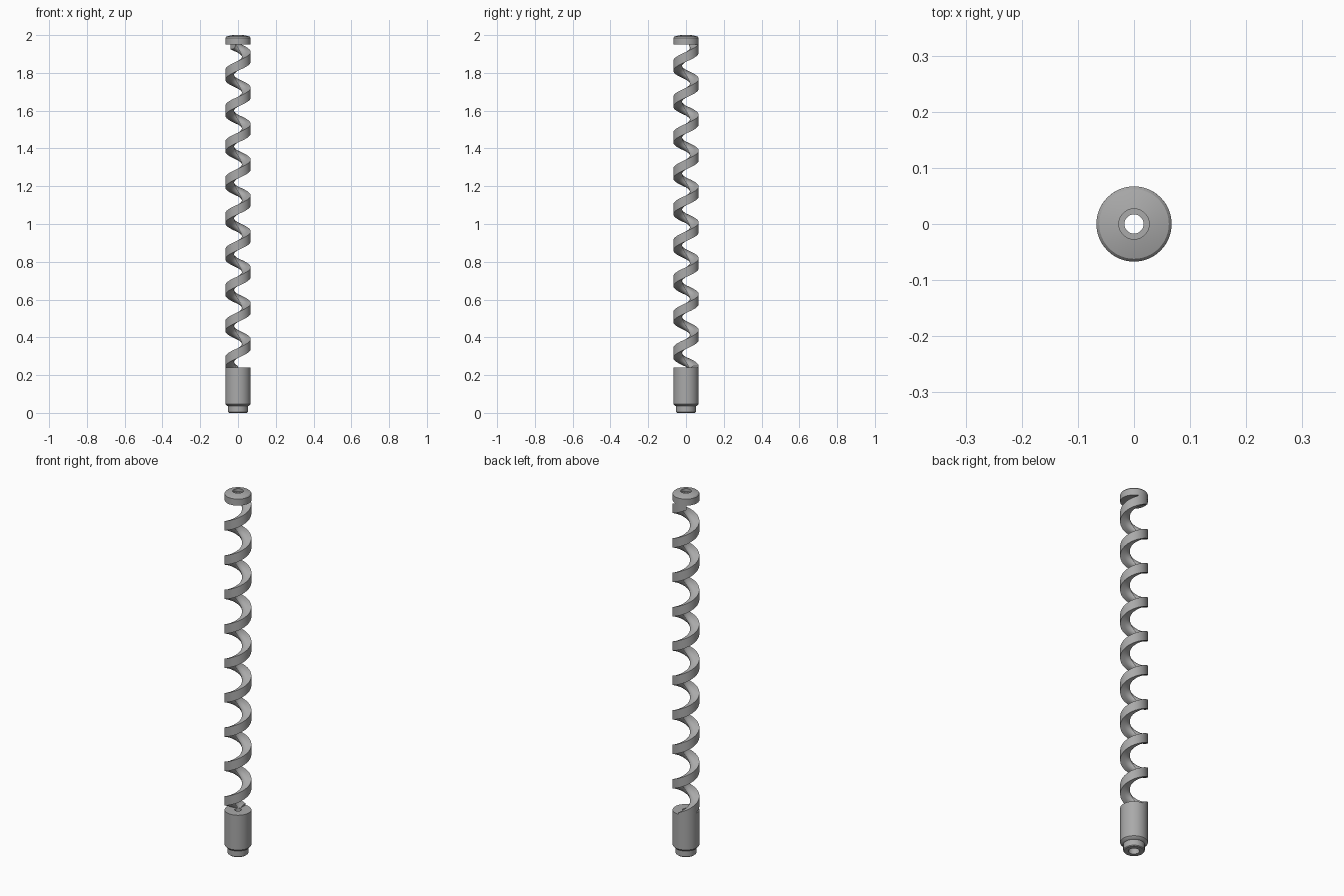
import bpy, bmesh, math

cube = bpy.data.objects.get("Cube")
if cube:
    bpy.data.objects.remove(cube, do_unlink=True)

GREY = (0.4, 0.4, 0.4, 1)
metal = bpy.data.materials.new("grey metal")
metal.use_nodes = True
metal.diffuse_color = GREY
metal.node_tree.nodes["Principled BSDF"].inputs["Base Color"].default_value = GREY

R, BORE, PITCH = 0.067, 0.017, 0.19


def sweep(name, sections, closed):
    """Skin a list of closed cross-sections; loop round or cap the ends."""
    bm = bmesh.new()
    rings = [[bm.verts.new(p) for p in s] for s in sections]
    pairs = list(zip(rings, rings[1:]))
    if closed:
        pairs.append((rings[-1], rings[0]))
    for a, b in pairs:
        for i in range(len(a)):
            j = (i + 1) % len(a)
            bm.faces.new((a[i], a[j], b[j], b[i]))
    if not closed:
        bm.faces.new(rings[0])
        bm.faces.new(rings[-1])
    bmesh.ops.recalc_face_normals(bm, faces=bm.faces)
    mesh = bpy.data.meshes.new(name)
    bm.to_mesh(mesh)
    bm.free()
    mesh.materials.append(metal)
    ob = bpy.data.objects.new(name, mesh)
    bpy.context.collection.objects.link(ob)
    bpy.ops.object.select_all(action="DESELECT")
    ob.select_set(True)
    bpy.context.view_layer.objects.active = ob
    bpy.ops.object.shade_smooth_by_angle(angle=math.radians(30))
    return ob


def spin(profile, angle, rise=0.0):
    c, s = math.cos(angle), math.sin(angle)
    return [(r * c, r * s, z + rise) for r, z in profile]


def lathe(name, profile, steps=64):
    return sweep(name, [spin(profile, math.tau * k / steps) for k in range(steps)], True)


# Stepped base with a through bore, countersunk underneath
lathe("base", [(BORE, 0.03), (0.027, 0.03), (0.027, 0.0), (0.048, 0.0), (0.052, 0.004),
               (0.052, 0.036), (0.058, 0.038), (R, 0.048), (R, 0.24), (BORE, 0.24)])

# Domed top cap with a recessed ring round its bore
lathe("top_cap", [(BORE, 1.95), (R, 1.95), (R, 1.986), (0.062, 1.992), (0.045, 1.997),
                  (0.027, 2.0), (0.027, 1.985), (BORE, 1.985)])

# Right-handed coil: flat outer band, rounded inner side
H = 0.026
section = [(R, -H), (R, H)]
for k in range(9):
    a = math.pi * k / 8
    section.append((0.045 - 0.025 * math.sin(a), H * math.cos(a)))
TURNS, STEPS = 9.1, 48
count = round(TURNS * STEPS)
coil = []
for k in range(count + 1):
    turn = k / STEPS
    coil.append(spin(section, math.pi / 2 + math.tau * turn, 0.2225 + PITCH * turn))
sweep("coil", coil, False)
